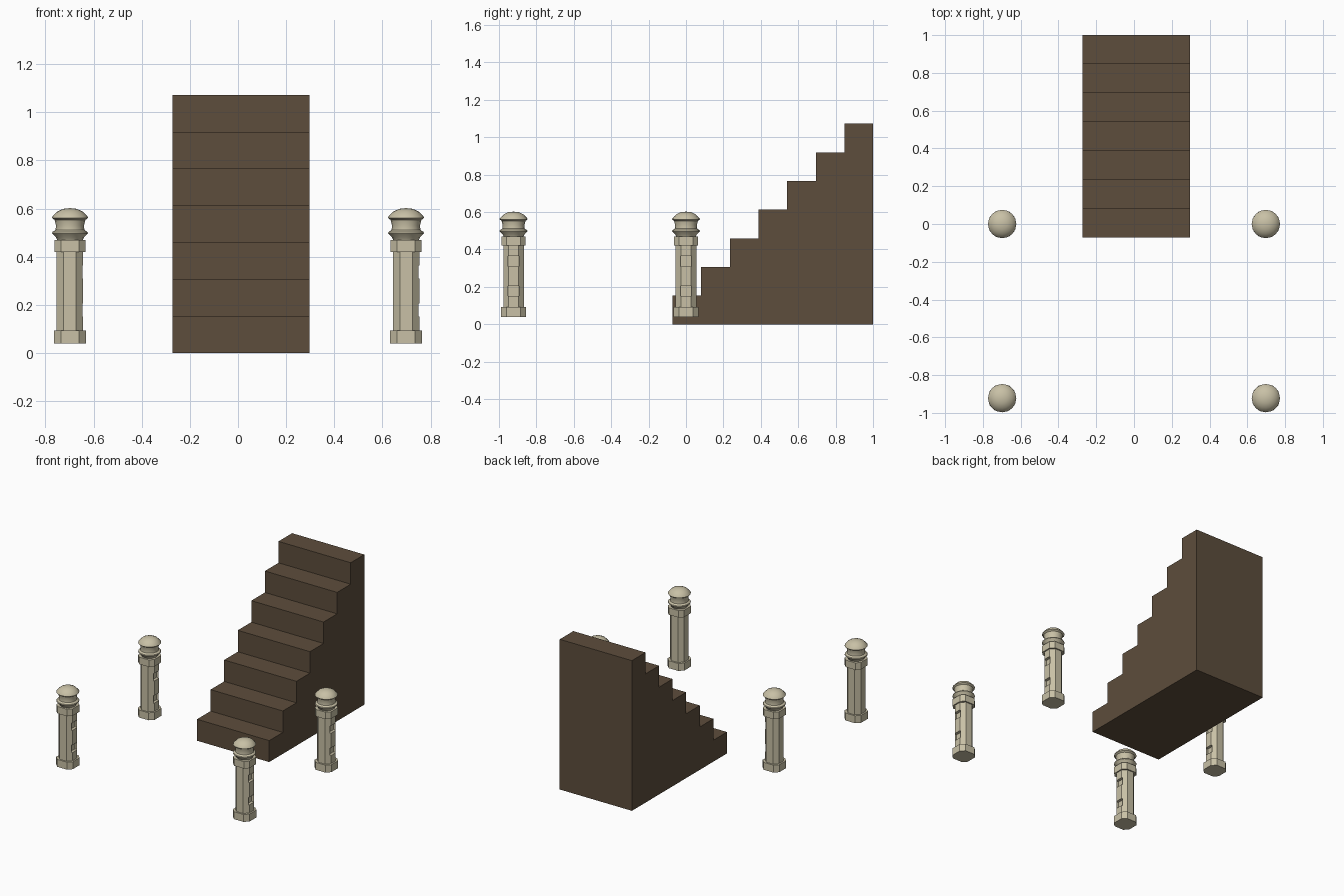
import bpy, bmesh, math

if "Cube" in bpy.data.objects:
    bpy.data.objects.remove(bpy.data.objects["Cube"])


def material(name, color):
    m = bpy.data.materials.new(name)
    m.diffuse_color = color
    m.use_nodes = True
    m.node_tree.nodes["Principled BSDF"].inputs["Base Color"].default_value = m.diffuse_color
    return m


def new_object(name, bm, mat):
    bmesh.ops.recalc_face_normals(bm, faces=bm.faces[:])
    me = bpy.data.meshes.new(name)
    bm.to_mesh(me)
    bm.free()
    me.materials.append(mat)
    ob = bpy.data.objects.new(name, me)
    bpy.context.collection.objects.link(ob)
    return ob


def prism(bm, outline, offset):
    """Extrude a closed outline of 3D points along an offset vector."""
    face = bm.faces.new([bm.verts.new(p) for p in outline])
    ext = bmesh.ops.extrude_face_region(bm, geom=[face])
    moved = [g for g in ext["geom"] if isinstance(g, bmesh.types.BMVert)]
    bmesh.ops.translate(bm, verts=moved, vec=offset)


def octagon(half, flat, z):
    """Square of given half width with chamfered corners."""
    return [(half, -flat, z), (half, flat, z), (flat, half, z), (-flat, half, z),
            (-half, flat, z), (-half, -flat, z), (-flat, -half, z), (flat, -half, z)]


def lathe(bm, profile, sides):
    verts = [bm.verts.new((r, 0, z)) for r, z in profile]
    edges = [bm.edges.new(pair) for pair in zip(verts, verts[1:])]
    bmesh.ops.spin(bm, geom=verts + edges, cent=(0, 0, 0), axis=(0, 0, 1),
                   angle=2 * math.pi, steps=sides)
    bmesh.ops.remove_doubles(bm, verts=bm.verts[:], dist=1e-4)


brown = material("brown_wood", (0.11, 0.075, 0.045, 1))
stone = material("pale_stone", (0.58, 0.53, 0.38, 1))

# Solid staircase from a stepped side profile
steps, y0, y1, top = 7, -0.072, 1.0, 1.072
tread, rise = (y1 - y0) / steps, top / steps
x_left, x_right = -0.273, 0.297
outline = [(x_left, y0, 0)]
for i in range(steps):
    outline.append((x_left, y0 + i * tread, (i + 1) * rise))
    outline.append((x_left, y0 + (i + 1) * tread, (i + 1) * rise))
outline.append((x_left, y1, 0))
bm = bmesh.new()
prism(bm, outline, (x_right - x_left, 0, 0))
new_object("staircase", bm, brown)

# Notch cutters for the +x side of the shaft
bm = bmesh.new()
for z in (0.178, 0.337):
    geo = bmesh.ops.create_cube(bm, size=1)["verts"]
    bmesh.ops.scale(bm, verts=geo, vec=(0.05, 0.06, 0.054))
    bmesh.ops.translate(bm, verts=geo, vec=(0.06, 0, z))
cutter = new_object("notch_cutter", bm, stone)

# Octagonal shaft with two notches
bm = bmesh.new()
prism(bm, octagon(0.055, 0.026, 0.085), (0, 0, 0.34))
shaft = new_object("post_shaft", bm, stone)
mod = shaft.modifiers.new("notches", 'BOOLEAN')
mod.object = cutter
mod.solver = 'EXACT'
bpy.context.view_layer.objects.active = shaft
bpy.ops.object.modifier_apply(modifier=mod.name)
bpy.data.objects.remove(cutter)

# Base block and collar
bm = bmesh.new()
prism(bm, octagon(0.066, 0.038, 0.04), (0, 0, 0.053))
base = new_object("post_base", bm, stone)
bm = bmesh.new()
prism(bm, octagon(0.064, 0.038, 0.42), (0, 0, 0.05))
collar = new_object("post_collar", bm, stone)

# Turned lantern-like cap
bm = bmesh.new()
lathe(bm, [(0, 0.468), (0.052, 0.468), (0.058, 0.48), (0.075, 0.497), (0.073, 0.503),
           (0.060, 0.511), (0.058, 0.53), (0.064, 0.553), (0.075, 0.561),
           (0.073, 0.567), (0.052, 0.588), (0.028, 0.599), (0, 0.602)], 16)
cap = new_object("post_cap", bm, stone)
bpy.ops.object.select_all(action='DESELECT')
cap.select_set(True)
bpy.context.view_layer.objects.active = cap
bpy.ops.object.shade_smooth_by_angle(angle=math.radians(30))

# Four posts sharing the same part meshes
spots = [(sx * 0.698, y) for sx in (-1, 1) for y in (0, -0.922)]
for part in (base, shaft, collar, cap):
    for i, (x, y) in enumerate(spots):
        ob = part
        if i:
            ob = part.copy()
            bpy.context.collection.objects.link(ob)
        ob.location = (x, y, 0)
